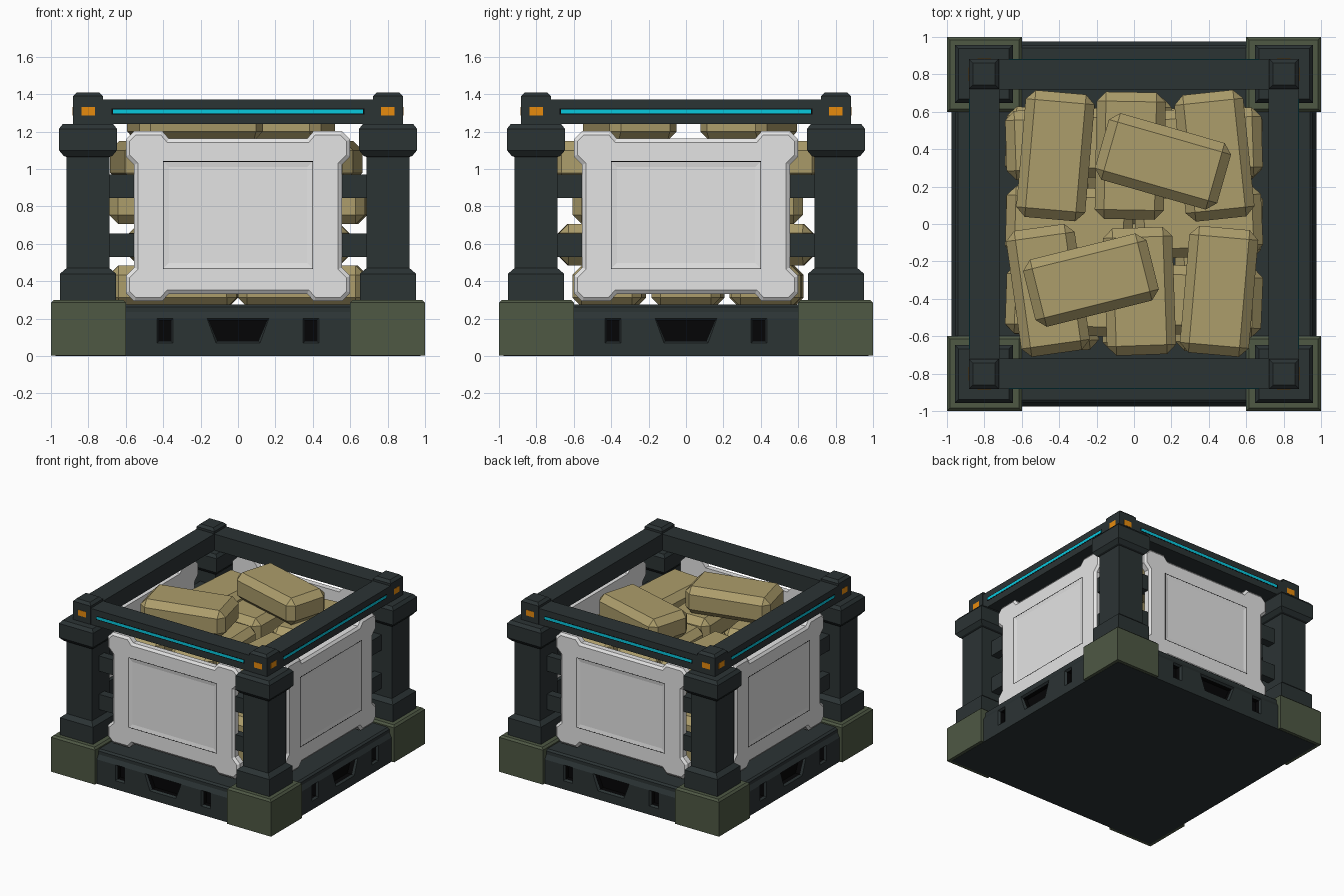
import bpy, bmesh, math, random
from mathutils import Matrix, Vector

random.seed(4)
if "Cube" in bpy.data.objects:
    bpy.data.objects.remove(bpy.data.objects["Cube"], do_unlink=True)


def material(name, srgb):
    lin = [(c / 255 / 12.92 if c < 11 else ((c / 255 + 0.055) / 1.055) ** 2.4) for c in srgb]
    m = bpy.data.materials.new(name)
    m.use_nodes = True
    m.diffuse_color = (*lin, 1)
    bsdf = next(n for n in m.node_tree.nodes if n.type == "BSDF_PRINCIPLED")
    bsdf.inputs["Base Color"].default_value = (*lin, 1)
    return m


SLATE = material("dark slate", (43, 51, 52))
BLACK = material("near black", (5, 5, 6))
OLIVE = material("olive", (78, 88, 68))
GREY = material("light grey", (228, 228, 228))
TAN = material("tan", (172, 157, 107))
CYAN = material("cyan", (8, 200, 222))
ORANGE = material("orange", (236, 142, 14))


def finish(bm, name, mats, matrix=Matrix()):
    bmesh.ops.recalc_face_normals(bm, faces=bm.faces)
    bm.transform(matrix)
    mesh = bpy.data.meshes.new(name)
    bm.to_mesh(mesh)
    bm.free()
    for m in mats:
        mesh.materials.append(m)
    ob = bpy.data.objects.new(name, mesh)
    bpy.context.collection.objects.link(ob)
    return ob


def loft(bm, loops):
    """Skin closed loops of points and cap both ends; returns the last cap."""
    rings = [[bm.verts.new(p) for p in loop] for loop in loops]
    n = len(rings[0])
    for a, b in zip(rings, rings[1:]):
        for i in range(n):
            bm.faces.new((a[i], a[(i + 1) % n], b[(i + 1) % n], b[i]))
    bm.faces.new(rings[0][::-1])
    return bm.faces.new(rings[-1])


def column(name, levels, mat, cx=0, cy=0):
    """Square column whose half width changes with height."""
    bm = bmesh.new()
    corners = [(-1, -1), (1, -1), (1, 1), (-1, 1)]
    loft(bm, [[(cx + h * x, cy + h * y, z) for x, y in corners] for z, h in levels])
    return finish(bm, name, [mat])


def box(name, lo, hi, mat, matrix=Matrix(), bevel=0.0):
    bm = bmesh.new()
    lo, hi = Vector(lo), Vector(hi)
    bmesh.ops.create_cube(bm, size=1, matrix=Matrix.Translation((lo + hi) / 2)
                          @ Matrix.Diagonal((*(hi - lo), 1)))
    if bevel:
        bmesh.ops.bevel(bm, geom=bm.edges[:], offset=bevel, segments=1, affect="EDGES")
    return finish(bm, name, [mat], matrix)


def carve(ob, cutter):
    cutter.hide_render = True
    mod = ob.modifiers.new("carve", "BOOLEAN")
    mod.object = cutter
    mod.solver = "EXACT"
    bpy.context.view_layer.objects.active = ob
    bpy.ops.object.modifier_apply(modifier=mod.name)
    bpy.data.objects.remove(cutter, do_unlink=True)


def trapezoid(low, high, z0, z1, y, cx=0):
    """Upright four-sided loop, half widths low and high."""
    return [(cx - low, y, z0), (cx + low, y, z0), (cx + high, y, z1), (cx - high, y, z1)]


SIDES = [("front", 0), ("left", 1), ("back", 2), ("right", 3)]


def turn(k):
    return Matrix.Rotation(k * math.pi / 2, 4, "Z")


# Pallet base with dark, bevelled fork openings on every side
base = column("pallet_base", [(0, 0.975), (0.2, 0.975), (0.235, 0.955), (0.262, 0.955),
                              (0.275, 0.94)], SLATE)
base.data.materials.append(BLACK)
bm = bmesh.new()
for _, k in SIDES:
    part = bmesh.new()
    for cx, low, high in ((-0.39, 0.032, 0.032), (0.39, 0.032, 0.032), (0, 0.108, 0.155)):
        loft(part, [trapezoid(low + g, high + g, 0.08 - g, 0.19 + g, y, cx)
                    for y, g in ((-1.1, 0.01), (-0.975, 0.01), (-0.96, 0), (-0.92, 0))])
    for f in part.faces:
        f.material_index = int(f.calc_center_median().y > -0.95)
    part.transform(turn(k))
    tmp = bpy.data.meshes.new("slots")
    part.to_mesh(tmp)
    part.free()
    bm.from_mesh(tmp)
    bpy.data.meshes.remove(tmp)
carve(base, finish(bm, "slot_cutter", [SLATE, BLACK]))

# Corner feet and stepped posts
for sx, side in ((-1, "right"), (1, "left")):
    for sy, end in ((-1, "front"), (1, "back")):
        tag = f"{end}_{side}"
        column("foot_" + tag, [(0.002, 0.2), (0.285, 0.2), (0.3, 0.185)],
               OLIVE, 0.8 * sx, 0.8 * sy)
        column("post_" + tag, [(0.29, 0.15), (0.44, 0.15), (0.47, 0.115), (1.065, 0.115),
                               (1.07, 0.13), (1.1, 0.155), (1.215, 0.155), (1.24, 0.135),
                               (1.24, 0.08), (1.39, 0.08), (1.41, 0.06)],
               SLATE, 0.802 * sx, 0.802 * sy)

# Armour panel outline: one quarter, mirrored into a full loop
quarter = [(0.555, 0.275), (0.6, 0.32), (0.6, 0.41), (0.555, 0.455), (0.405, 0.455), (0.37, 0.415)]
half = quarter + [(-x, z) for x, z in quarter[::-1]]
outline = half + [(-x, -z) for x, z in half]
MID = 0.748

for side, k in SIDES:
    m = turn(k)
    # Top rail with light strip and corner markers
    box("top_rail_" + side, (-0.74, -0.88, 1.24), (0.74, -0.72, 1.372), SLATE, m)
    box("strip_bed_" + side, (-0.675, -0.8808, 1.292), (0.675, -0.879, 1.324), BLACK, m)
    box("light_strip_" + side, (-0.667, -0.8818, 1.298), (0.667, -0.879, 1.319), CYAN, m)
    for s in (-1, 1):
        box("marker_" + side, (0.8 * s - 0.036, -0.884, 1.286),
            (0.8 * s + 0.036, -0.879, 1.332), ORANGE, m)
    # Cross bars between the posts
    for z in (0.53, 0.845):
        box("cross_bar_" + side, (-0.72, -0.825, z), (0.72, -0.755, z + 0.125), SLATE, m)
    # Panel with chamfered rim and a shallow sunken field
    bm = bmesh.new()
    cap = loft(bm, [[(x, y, MID + z) for x, z in outline] for y in (-0.785, -0.83)])
    bmesh.ops.recalc_face_normals(bm, faces=bm.faces)
    bmesh.ops.inset_region(bm, faces=[cap], thickness=0.02, depth=0.015, use_even_offset=True)
    panel = finish(bm, "panel_" + side, [GREY], m)
    bm = bmesh.new()
    loft(bm, [trapezoid(0.46, 0.46, 0.407, 1.1, -0.855),
              trapezoid(0.37, 0.37, 0.497, 1.01, -0.84)])
    carve(panel, finish(bm, "field_cutter", [GREY], m))
    # Thin dark seam round the field
    for z in (0.467, 1.04):
        box("seam_" + side, (-0.402, -0.8455, z - 0.002), (0.402, -0.842, z + 0.002), BLACK, m)
    for x in (-0.4, 0.4):
        box("seam_" + side, (x - 0.002, -0.8455, 0.467), (x + 0.002, -0.842, 1.04), BLACK, m)


def sack(x, y, z, degrees, length=0.68, width=0.37):
    m = Matrix.Translation((x, y, z)) @ Matrix.Rotation(math.radians(degrees), 4, "Z")
    box("sack", (-length / 2, -width / 2, 0), (length / 2, width / 2, 0.222), TAN, m, 0.05)


# Lower sacks, laid crosswise in alternate layers
for layer, z in enumerate((0.262, 0.485, 0.705)):
    for row in (-0.41, 0.01, 0.43):
        for end in (-0.345, 0.345):
            wobble = random.uniform(-3, 3)
            if layer % 2:
                sack(row * 0.94, end * 0.98, z, 90 + wobble)
            else:
                sack(end, row, z, wobble)

# Upper layer and two loose sacks on top
for x, y, a in ((-0.42, 0.365, -5), (-0.02, 0.365, -1), (0.43, 0.365, 6),
                (-0.46, -0.355, 8), (0.03, -0.36, 2), (0.455, -0.36, -5)):
    sack(x, y, 0.928, 90 + a)
sack(0.155, 0.335, 1.15, -16)
sack(-0.23, -0.3, 1.15, 14)
